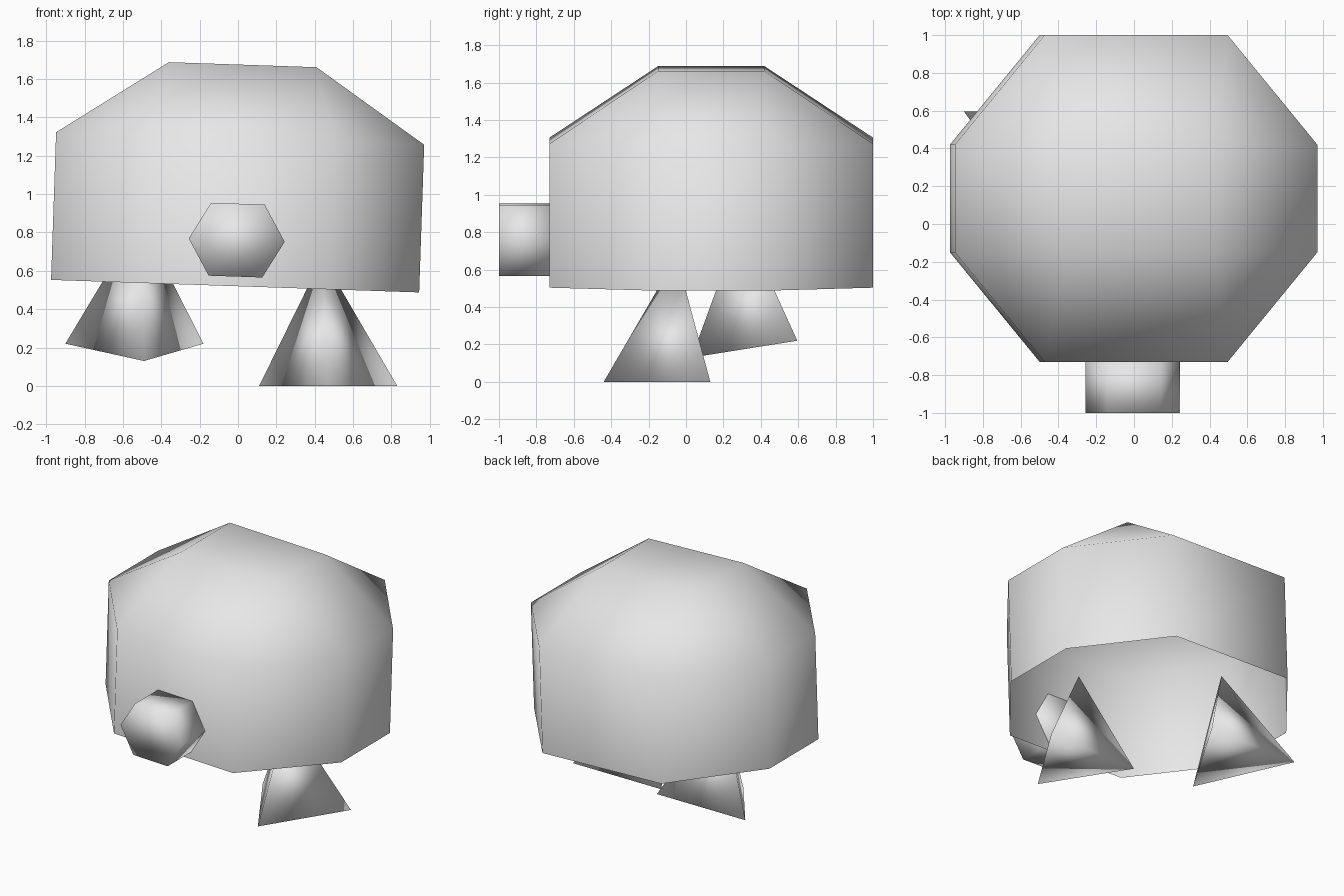
import bpy, bmesh, math
from mathutils import Matrix

cube = bpy.data.objects.get("Cube")
if cube:
    bpy.data.objects.remove(cube, do_unlink=True)

gray = bpy.data.materials.new("plain gray")
gray.use_nodes = True
gray.diffuse_color = (0.8, 0.8, 0.8, 1)
gray.node_tree.nodes["Principled BSDF"].inputs["Base Color"].default_value = gray.diffuse_color

# The body and snout share one slight lean
LEAN = Matrix.Translation((-0.015, 0.135, 0.52)) @ Matrix.Rotation(0.034, 4, 'Y')


def finish(name, bm, matrix=None):
    """Turn a bmesh into a smooth shaded gray object."""
    bmesh.ops.recalc_face_normals(bm, faces=bm.faces)
    if matrix:
        bm.transform(matrix)
    for f in bm.faces:
        f.smooth = True
    mesh = bpy.data.meshes.new(name)
    bm.to_mesh(mesh)
    bm.free()
    mesh.materials.append(gray)
    obj = bpy.data.objects.new(name, mesh)
    bpy.context.collection.objects.link(obj)
    return obj


def ring(bm, points):
    return [bm.verts.new(p) for p in points]


def bridge(bm, a, b):
    for i in range(len(a)):
        j = (i + 1) % len(a)
        bm.faces.new((a[i], a[j], b[j], b[i]))


# Body: eight-sided wall, open below, with a roof stepping in to a rectangle
bm = bmesh.new()
octagon = [(0.96, -0.285), (0.96, 0.285), (0.485, 0.865), (-0.485, 0.865),
           (-0.96, 0.285), (-0.96, -0.285), (-0.485, -0.865), (0.485, -0.865)]
low = ring(bm, [(x, y, 0) for x, y in octagon])
eave = ring(bm, [(x, y, 0.77) for x, y in octagon])
bridge(bm, low, eave)
top = ring(bm, [(sx * 0.385, sy * 0.285, 1.155)
                for sx, sy in ((1, -1), (1, 1), (-1, 1), (-1, -1))])
bm.faces.new(top)
for k in range(4):
    a, b = eave[2 * k], eave[2 * k + 1]
    c, d = eave[(2 * k + 2) % 8], eave[(2 * k + 3) % 8]
    if k % 2 == 0:      # sides
        bm.faces.new((a, b, top[k + 1], top[k]))
    else:               # front and back
        bm.faces.new((a, b, top[(k + 1) % 4], top[k]))
    bm.faces.new((b, c, top[(k + 1) % 4]))
finish("body_shell", bm, LEAN)

# Snout: flattened six-sided prism
bm = bmesh.new()
hexagon = [(0.25, 0), (0.14, 0.19), (-0.14, 0.19),
           (-0.25, 0), (-0.14, -0.19), (0.14, -0.19)]
front = ring(bm, [(x, -1.135, 0.24 + z) for x, z in hexagon])
back = ring(bm, [(x, -0.86, 0.24 + z) for x, z in hexagon])
bridge(bm, front, back)
bm.faces.new(front)
bm.faces.new(back)
finish("snout", bm, LEAN)


# Legs: three-sided pyramids, one planted and one lifted
def leg(name, toe, heel_right, heel_left, tip):
    bm = bmesh.new()
    base = ring(bm, (toe, heel_left, heel_right))
    apex = bm.verts.new(tip)
    bm.faces.new(base)
    for i in range(3):
        bm.faces.new((base[i], base[(i + 1) % 3], apex))
    finish(name, bm)


leg("left_leg", (0.47, -0.44, 0), (0.11, 0.13, 0), (0.83, 0.13, 0), (0.44, -0.05, 0.67))
leg("right_leg", (-0.49, 0.03, 0.13), (-0.9, 0.595, 0.22), (-0.18, 0.595, 0.22), (-0.51, 0.3, 0.87))
